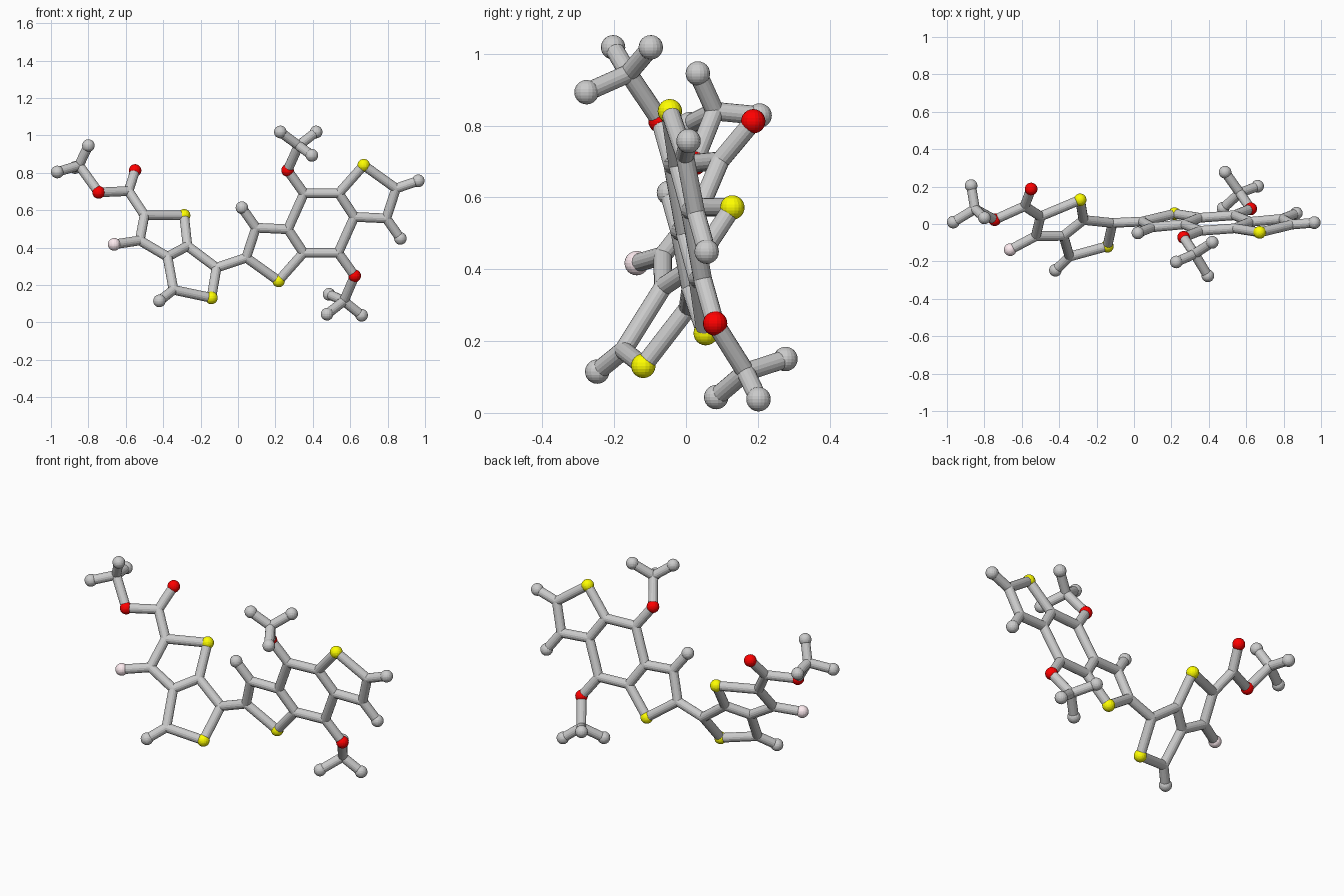
import bpy, bmesh
from mathutils import Vector, Matrix

if "Cube" in bpy.data.objects:
    bpy.data.objects.remove(bpy.data.objects["Cube"])

BALL, ROD = 0.034, 0.0258


def left_plane(x, z):
    return Vector((x, 0.4215 * x + 0.702 * z - 0.151, z))


def right_plane(x, z):
    return Vector((x, 0.084 * x - 0.22 * z + 0.0855, z))


# Left fused rings and ester group (flat, tilted plane)
atoms = {n: left_plane(x, z) for n, x, z in [
    ("link", -.115, .292), ("S1", -.142, .131), ("c1", -.345, .174), ("H1", -.42, .115),
    ("c2", -.377, .351), ("c3", -.27, .408), ("S2", -.288, .572), ("c4", -.50, .573),
    ("c5", -.525, .438), ("F1", -.662, .417), ("c6", -.585, .702), ("O1", -.55, .812),
    ("O2", -.745, .695), ("c7", -.85, .84)]}
atoms["H2"] = Vector((-.966, .01, .804))
atoms["H3"] = Vector((-.80, .033, .945))
atoms["H4"] = Vector((-.871, .205, .828))
bonds = [("link", "S1"), ("S1", "c1"), ("c1", "H1"), ("c1", "c2"), ("c2", "c3"),
         ("c3", "link"), ("c3", "S2"), ("S2", "c4"), ("c4", "c5"), ("c5", "c2"),
         ("c5", "F1"), ("c4", "c6"), ("c6", "O1"), ("c6", "O2"), ("O2", "c7"),
         ("c7", "H2"), ("c7", "H3"), ("c7", "H4"), ("link", "a2")]

# Right three-ring core: one half, then its point reflection
centre = Vector((.4445, .005, .531))
half = {n: right_plane(x, z) for n, x, z in [
    ("a2", .044, .346), ("a3", .096, .506), ("Ha", .021, .613), ("a4", .267, .498),
    ("a5", .35, .372), ("Sa", .217, .222), ("a6", .353, .69), ("Oa", .265, .813)]}
half["a7"] = Vector((.324, -.16, .945))
half["Hb"] = Vector((.226, -.203, 1.018))
half["Hc"] = Vector((.418, -.098, 1.018))
half["Hd"] = Vector((.395, -.277, .893))
half_bonds = [("a2", "a3"), ("a3", "Ha"), ("a3", "a4"), ("a4", "a5"), ("a5", "Sa"),
              ("Sa", "a2"), ("a4", "a6"), ("a6", "Oa"), ("Oa", "a7"),
              ("a7", "Hb"), ("a7", "Hc"), ("a7", "Hd")]
for n, p in half.items():
    atoms[n] = p
    atoms[n + "_r"] = 2 * centre - p
for a, b in half_bonds:
    bonds += [(a, b), (a + "_r", b + "_r")]
bonds += [("a6", "a5_r"), ("a6_r", "a5"), ("a2_r", "He")]
atoms["He"] = Vector((.964, .007, .757))
# The lower end group is turned slightly from the exact reflection
atoms["a7_r"] = Vector((.566, .166, .114))
atoms["Hb_r"] = Vector((.661, .202, .038))
atoms["Hc_r"] = Vector((.476, .084, .044))
atoms["Hd_r"] = Vector((.487, .277, .15))


def ball(bm, p, r):
    bmesh.ops.create_uvsphere(bm, u_segments=18, v_segments=12, radius=r,
                              matrix=Matrix.Translation(p))


def rod(bm, p, q, r):
    d = q - p
    m = Matrix.Translation((p + q) / 2) @ d.to_track_quat('Z', 'Y').to_matrix().to_4x4()
    bmesh.ops.create_cone(bm, cap_ends=True, segments=16, radius1=r, radius2=r,
                          depth=d.length, matrix=m)


def finish(bm, name, color=None):
    me = bpy.data.meshes.new(name)
    bm.to_mesh(me)
    bm.free()
    ob = bpy.data.objects.new(name, me)
    bpy.context.collection.objects.link(ob)
    if color:
        mat = bpy.data.materials.new(name)
        mat.diffuse_color = color
        mat.use_nodes = True
        mat.node_tree.nodes["Principled BSDF"].inputs["Base Color"].default_value = mat.diffuse_color
        me.materials.append(mat)


# Grey rods with rounded joints at the carbons
bm = bmesh.new()
for a, b in bonds:
    rod(bm, atoms[a], atoms[b], ROD)
for n, p in atoms.items():
    if n[0] in "acl":
        ball(bm, p, ROD)
finish(bm, "bond_rods")

# End balls and coloured balls, one object per kind
for letter, name, color in [("H", "end_balls", None),
                            ("S", "sulfur_balls", (1, 1, 0, 1)),
                            ("O", "oxygen_balls", (1, 0, 0, 1)),
                            ("F", "fluorine_ball", (1, .84, .88, 1))]:
    bm = bmesh.new()
    for n, p in atoms.items():
        if n[0] == letter:
            ball(bm, p, BALL)
    finish(bm, name, color)
